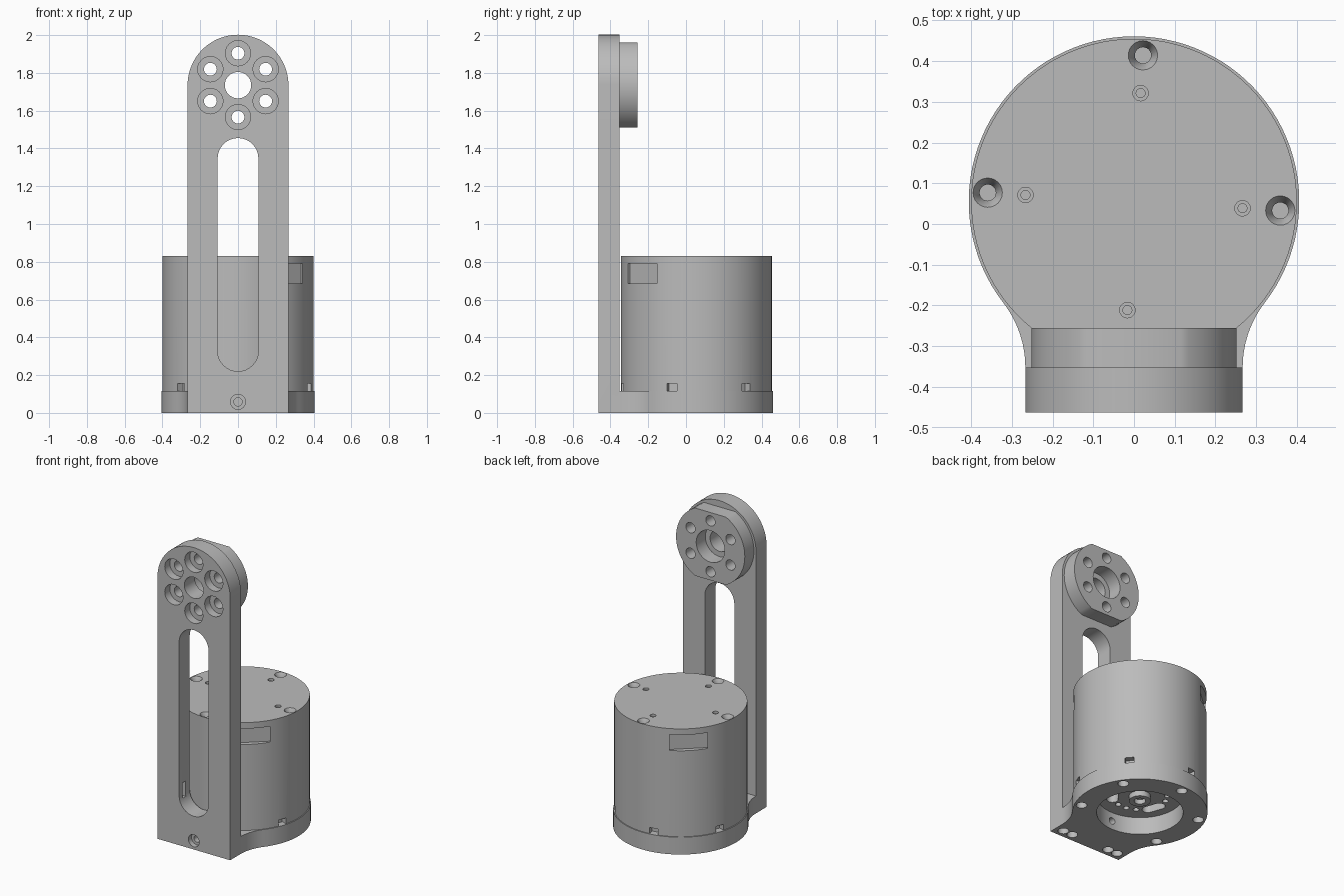
import bpy, bmesh
from math import sin, cos, pi, radians, atan2
from mathutils import Matrix

if "Cube" in bpy.data.objects:
    bpy.data.objects.remove(bpy.data.objects["Cube"])

grey = bpy.data.materials.new("machined grey")
grey.use_nodes = True
grey.diffuse_color = (0.5, 0.5, 0.5, 1)
grey.node_tree.nodes["Principled BSDF"].inputs["Base Color"].default_value = (0.5, 0.5, 0.5, 1)

CY = 0.055           # body axis
FRONT, BACK = 0.463, 0.352   # arm faces, as distance towards the front
HEAD = 1.735         # height of the arm's round end
UP = Matrix.Identity(4)
FACING = Matrix.Rotation(pi / 2, 4, 'X')     # local z points to the front


def at(x, y, z=0):
    return Matrix.Translation((x, y, z))


def polar(r, deg):
    return r * cos(radians(deg)), r * sin(radians(deg))


def arc(cx, cy, r, a, b, n):
    return [(cx + r * cos(a + (b - a) * i / n), cy + r * sin(a + (b - a) * i / n))
            for i in range(n + 1)]


def skin(bm, rings):
    n = len(rings[0])
    for a, b in zip(rings, rings[1:]):
        for i in range(n):
            j = (i + 1) % n
            bm.faces.new((a[i], a[j], b[j], b[i]))
    bm.faces.new(rings[0][::-1])
    bm.faces.new(rings[-1])


def prism(bm, pts, lo, hi, m=UP):
    skin(bm, [[bm.verts.new(m @ Matrix.Translation((x, y, z)).translation) for x, y in pts]
              for z in (lo, hi)])


def lathe(bm, profile, m=UP, n=24):
    skin(bm, [[bm.verts.new((m @ at(*polar(r, 360 * i / n), z)).translation) for i in range(n)]
              for r, z in profile])


def stadium(half, y0, y1, n=16):
    return arc(0, y1, half, 0, pi, n) + arc(0, y0, half, pi, 2 * pi, n)


def box(x, y):
    return [(-x, -y), (x, -y), (x, y), (-x, y)]


def make(name, bm):
    bmesh.ops.recalc_face_normals(bm, faces=bm.faces)
    mesh = bpy.data.meshes.new(name)
    bm.to_mesh(mesh)
    bm.free()
    ob = bpy.data.objects.new(name, mesh)
    bpy.context.collection.objects.link(ob)
    mesh.materials.append(grey)
    return ob


def combine(ob, bm, operation='DIFFERENCE'):
    tool = make("tool", bm)
    tool.hide_render = True
    mod = ob.modifiers.new("combine", 'BOOLEAN')
    mod.operation, mod.solver, mod.object = operation, 'EXACT', tool
    dg = bpy.context.evaluated_depsgraph_get()
    result = bpy.data.meshes.new_from_object(ob.evaluated_get(dg))
    ob.modifiers.clear()
    ob.data = result
    bpy.data.objects.remove(tool)


def finish(ob):
    bpy.ops.object.select_all(action='DESELECT')
    ob.select_set(True)
    bpy.context.view_layer.objects.active = ob
    bpy.ops.object.shade_smooth_by_angle(angle=radians(30))


# Bracket: upright arm with a rounded end
W = 0.267
bm = bmesh.new()
prism(bm, [(-W, 0), (W, 0)] + arc(0, HEAD, W, 0, pi, 40), BACK, FRONT, FACING)
bracket = make("bracket", bm)

# Bracket: round base flared into the arm with concave fillets
R, F = 0.406, 0.259
a = atan2(-BACK - CY, W + F)
flare = arc(W + F, -BACK, F, pi, pi + a, 12)
right = [(W, -0.4)] + flare[:-1]
outline = right + arc(0, CY, R, a, pi - a, 72) + [(-x, y) for x, y in reversed(right)]
bm = bmesh.new()
prism(bm, outline, 0, 0.115)
combine(bracket, bm, 'UNION')

# Bracket: round boss with flats at top and bottom
bm = bmesh.new()
prism(bm, arc(0, HEAD, 0.252, -1.1, 1.1, 24) + arc(0, HEAD, 0.252, pi - 1.1, pi + 1.1, 24),
      0.256, 0.4, FACING)
combine(bracket, bm, 'UNION')

# Bracket: base opening and long arm slot
bm = bmesh.new()
lathe(bm, [(0.26, -0.1), (0.26, 0.2)], at(0, CY), 64)
prism(bm, stadium(0.108, 0.328, 1.347), 0.3, 0.5, FACING)
combine(bracket, bm)

# Bracket: bolt holes in head, base and front, plus the small pocket in the slot
bm = bmesh.new()
lathe(bm, [(0.105, 0.2), (0.105, BACK), (0.07, BACK), (0.07, 0.5)], FACING @ at(0, HEAD), 32)
for i in range(6):
    x, y = polar(0.169, 30 + 60 * i)
    lathe(bm, [(0.034, 0.2), (0.034, 0.41), (0.067, 0.41), (0.067, 0.5)], FACING @ at(x, HEAD + y))
lathe(bm, [(0.022, 0.15), (0.022, 0.43), (0.04, 0.43), (0.04, 0.5)], FACING @ at(0, 0.058))
base_bolts = [polar(0.361, 34 + 60 * i) for i in (0, 1, 2, 3, 5)]
base_bolts += [(x, -0.41 - CY) for x in (-0.21, -0.14, 0.14, 0.21)]
for x, y in base_bolts:
    lathe(bm, [(0.033, -0.1), (0.033, 0.04), (0.018, 0.04), (0.018, 0.09)], at(x, y + CY))
prism(bm, box(0.02, 0.016), 0.3, 0.4, at(-0.115, -0.413))
combine(bracket, bm)
finish(bracket)

# Motor body
TOP = 0.83
bm = bmesh.new()
lathe(bm, [(0.4, 0.115), (0.4, TOP)], at(0, CY), 96)
body = make("motor_body", bm)

bm = bmesh.new()
for i in range(4):
    # Countersunk screws and small threaded holes in the lid
    x, y = polar(0.36, 86.5 + 90 * i)
    lathe(bm, [(0.02, 0.76), (0.02, 0.8), (0.036, TOP), (0.036, 0.9)], at(x, CY + y))
    x, y = polar(0.267, 86.5 + 90 * i)
    lathe(bm, [(0.011, 0.77), (0.011, 0.815), (0.019, 0.815), (0.019, 0.9)], at(x, CY + y))
for i in range(6):
    # Notches around the lower rim
    turn = at(0, CY) @ Matrix.Rotation(radians(-79 + 60 * i), 4, 'Z')
    prism(bm, box(0.04, 0.028), 0.05, 0.155, turn @ at(0.4, 0))
for deg in (-48, 132):
    # Flat rectangular pockets near the top
    turn = at(0, CY) @ Matrix.Rotation(radians(deg), 4, 'Z')
    prism(bm, box(0.05, 0.115), 0.685, 0.79, turn @ at(0.42, 0))
for i in range(3):
    # Underside pockets and holes seen through the base opening
    turn = at(0, CY) @ Matrix.Rotation(radians(80 + 120 * i), 4, 'Z')
    prism(bm, stadium(0.035, -0.04, 0.04), 0.05, 0.17, turn @ at(0.165, 0))
    for deg in (38, 60, 82):
        lathe(bm, [(0.018, 0.05), (0.018, 0.16)], turn @ at(*polar(0.165, deg)))
combine(body, bm)
finish(body)

# Output hub under the motor
bm = bmesh.new()
lathe(bm, [(0.065, 0.08), (0.065, 0.12)], at(0, CY), 32)
hub = make("output_hub", bm)
bm = bmesh.new()
lathe(bm, [(0.035, 0.05), (0.035, 0.11)], at(0, CY))
combine(hub, bm)
finish(hub)
